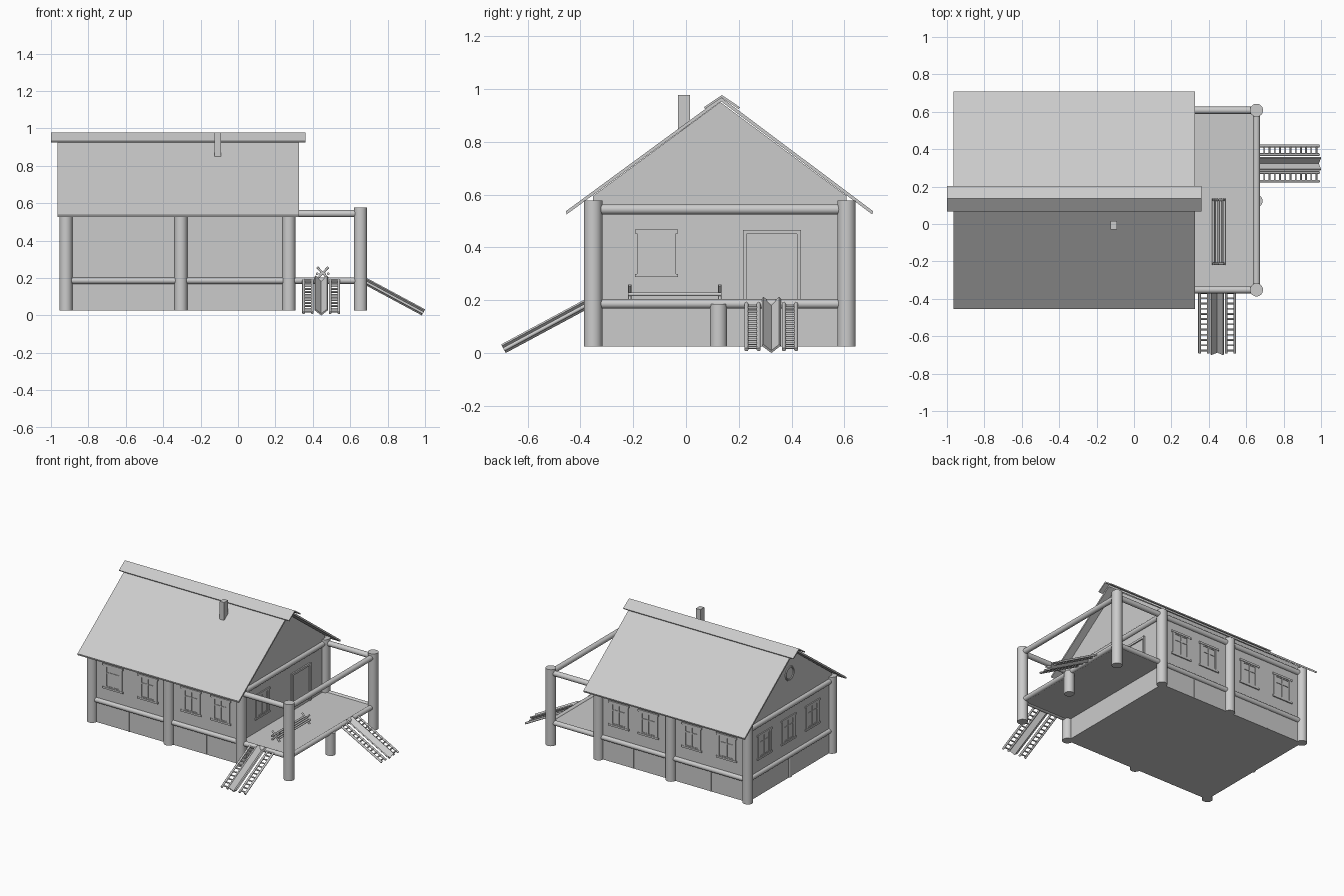
import bpy, bmesh, math
from mathutils import Vector

if "Cube" in bpy.data.objects:
    bpy.data.objects.remove(bpy.data.objects["Cube"])

XL, XM, XR, XP = -0.92, -0.305, 0.272, 0.655      # post lines along x
YF, YB = -0.352, 0.608                            # post lines along y
YC = 0.13                                         # ridge line
Z0, ZLOW, ZTOP = 0.025, 0.186, 0.544


def finish(name, bm, smooth=False):
    bmesh.ops.recalc_face_normals(bm, faces=bm.faces)
    me = bpy.data.meshes.new(name)
    bm.to_mesh(me)
    bm.free()
    ob = bpy.data.objects.new(name, me)
    bpy.context.collection.objects.link(ob)
    if smooth:
        bpy.ops.object.select_all(action='DESELECT')
        ob.select_set(True)
        bpy.context.view_layer.objects.active = ob
        bpy.ops.object.shade_smooth_by_angle(angle=math.radians(40))
    return ob


def add_rod(bm, a, b, r, sides):
    a, b = Vector(a), Vector(b)
    d = b - a
    m = d.to_track_quat('Z', 'Y').to_matrix().to_4x4()
    m.translation = (a + b) / 2
    bmesh.ops.create_cone(bm, cap_ends=True, segments=sides, radius1=r,
                          radius2=r, depth=d.length, matrix=m)


def rods(name, segs, r, sides=32):
    bm = bmesh.new()
    for a, b in segs:
        add_rod(bm, a, b, r, sides)
    return finish(name, bm, True)


def boxes(name, spans):
    """Each span is a pair of opposite corners."""
    bm = bmesh.new()
    for a, b in spans:
        a, b = Vector(a), Vector(b)
        vs = bmesh.ops.create_cube(bm, size=1)['verts']
        for v in vs:
            v.co = Vector([(a[i] + b[i]) / 2 + v.co[i] * abs(b[i] - a[i]) for i in range(3)])
    return finish(name, bm)


def prism(name, pts, vec):
    bm = bmesh.new()
    lo = [bm.verts.new(p) for p in pts]
    hi = [bm.verts.new(Vector(p) + Vector(vec)) for p in pts]
    bm.faces.new(lo)
    bm.faces.new(hi[::-1])
    n = len(pts)
    for i in range(n):
        bm.faces.new((lo[i], lo[(i + 1) % n], hi[(i + 1) % n], hi[i]))
    return finish(name, bm)


# House body with gables
prism('house_walls', [(XL, YF, Z0), (XL, YB, Z0), (XL, YB, 0.595),
                      (XL, YC, 0.95), (XL, YF, 0.595)], (XR - XL, 0, 0))

# Roof: two pitched sheets in one folded profile, then the ridge cap
prism('roof', [(-0.965, -0.452, 0.525), (-0.965, -0.455, 0.537), (-0.965, 0.133, 0.968),
               (-0.965, 0.709, 0.537), (-0.965, 0.705, 0.525), (-0.965, 0.133, 0.953)],
      (1.29, 0, 0))
prism('ridge_cap', [(-1, 0.072, 0.924), (-1, 0.068, 0.931), (-1, 0.136, 0.977),
                    (-1, 0.204, 0.931), (-1, 0.2, 0.924), (-1, 0.136, 0.967)], (1.36, 0, 0))
boxes('chimney', [((-0.125, -0.03, 0.84), (-0.09, 0.015, 0.978))])

# Posts
for label, x in (('left', XL), ('middle', XM), ('right', XR), ('porch', XP)):
    rods(label + '_posts', [((x, y, Z0), (x, y, 0.578)) for y in (YF, YB)], 0.035)
rods('porch_stub_post', [((XP, 0.123, Z0), (XP, 0.123, ZLOW))], 0.033)
rods('left_wall_stub_post', [((XL + 0.02, 0.123, Z0), (XL + 0.02, 0.123, ZLOW))], 0.028)

# Horizontal logs around house and porch
for label, z, r in (('lower', ZLOW, 0.0175), ('upper', ZTOP, 0.019)):
    segs = [((XL, y, z), (XP, y, z)) for y in (YF, YB)]
    xs = (XL, XP) if label == 'lower' else (XL, XR, XP)
    segs += [((x, YF, z), (x, YB, z)) for x in xs]
    rods(label + '_logs', segs, r)

# Thin joint strips on the plinth
boxes('plinth_joints', [((x - 0.003, y - 0.004, Z0), (x + 0.003, y + 0.004, 0.18))
                        for x in (-0.625, -0.005) for y in (YF, YB)])

# Porch deck
boxes('porch_deck', [((XR, YF, 0.175), (XP, YB, 0.195))])


# Wall trim: u runs along the wall, d sticks out of it
def on_wall(wall, u, d, z):
    return {'front': (u, YF - d, z), 'back': (u, YB + d, z),
            'left': (XL - d, u, z), 'right': (XR + d, u, z)}[wall]


def wall_bars(name, wall, bars):
    boxes(name, [(on_wall(wall, u0, -0.004, z0), on_wall(wall, u1, d, z1))
                 for u0, u1, z0, z1, d in bars])


def window(name, wall, u, w=0.057, z0=0.3, z1=0.453):
    o = w + 0.017
    wall_bars(name, wall, [
        (u - o, u - w, z0, z1, 0.006), (u + w, u + o, z0, z1, 0.006),
        (u - o - 0.008, u + o + 0.008, z1, z1 + 0.014, 0.008),
        (u - o - 0.008, u + o + 0.008, z0 - 0.013, z0, 0.008),
        (u - w, u - w + 0.008, z0, z1, 0.004), (u + w - 0.008, u + w, z0, z1, 0.004),
        (u - 0.004, u + 0.004, z0, z1, 0.004),
        (u - w, u + w, z0, z0 + 0.008, 0.004), (u - w, u + w, z1 - 0.008, z1, 0.004),
        (u - w, u + w, z0 + 0.1, z0 + 0.108, 0.004)])


for i, u in enumerate((-0.752, -0.473, -0.126, 0.11)):
    for wall in ('front', 'back'):
        window(f'{wall}_window_{i}', wall, u)
for i, u in enumerate((-0.13, 0.145, 0.42)):
    window(f'left_window_{i}', 'left', u)
window('porch_window', 'right', -0.112)

# Door with frame
wall_bars('door_frame', 'right', [(0.215, 0.23, 0.19, 0.465, 0.01),
                                  (0.42, 0.435, 0.19, 0.465, 0.01),
                                  (0.215, 0.435, 0.45, 0.465, 0.01)])
wall_bars('door', 'right', [(0.232, 0.418, 0.195, 0.448, 0.004)])

# Round attic window on the left gable
bpy.ops.mesh.primitive_torus_add(major_radius=0.045, minor_radius=0.007, major_segments=32,
                                 minor_segments=8, location=(XL, YC, 0.775),
                                 rotation=(0, math.pi / 2, 0))
bpy.context.object.name = 'attic_window'
bpy.ops.object.shade_smooth_by_angle()

# Sawbuck on the porch: crossed legs at both ends joined by rails
cx = 0.453
legs = []
for y in (-0.213, 0.128):
    legs += [((cx - s * 0.03, y, 0.195), (cx + s * 0.03, y, 0.258)) for s in (1, -1)]
rods('sawbuck_legs', legs, 0.006, 12)
rods('sawbuck_rails', [((cx + o, -0.22, 0.222), (cx + o, 0.135, 0.222))
                       for o in (-0.03, -0.01, 0.01, 0.03)], 0.007, 12)


# Ramps: V trough between two ladders
def ramp(name, start, run):
    start, run = Vector(start), Vector(run)
    side = Vector((-run.y, run.x, 0)).normalized()
    up = side.cross(run).normalized()
    if up.z < 0:
        up = -up
    vee = [(-0.036, 0.016), (-0.03, 0.022), (0, -0.004), (0.03, 0.022), (0.036, 0.016), (0, -0.015)]
    prism(name + '_trough', [start + side * o + up * h for o, h in vee], run)
    rails, rungs = [], []
    for s in (-1, 1):
        a, b = side * s * 0.048, side * s * 0.094
        rails += [(start + o, start + o + run) for o in (a, b)]
        for k in range(12):
            p = start + run * ((k + 0.5) / 12)
            rungs.append((p + a, p + b))
    rods(name + '_rails', rails, 0.0075, 12)
    rods(name + '_rungs', rungs, 0.005, 10)


ramp('front_ramp', (0.445, -0.355, 0.193), (0, -0.335, -0.18))
ramp('side_ramp', (0.655, 0.323, 0.193), (0.335, 0, -0.18))
